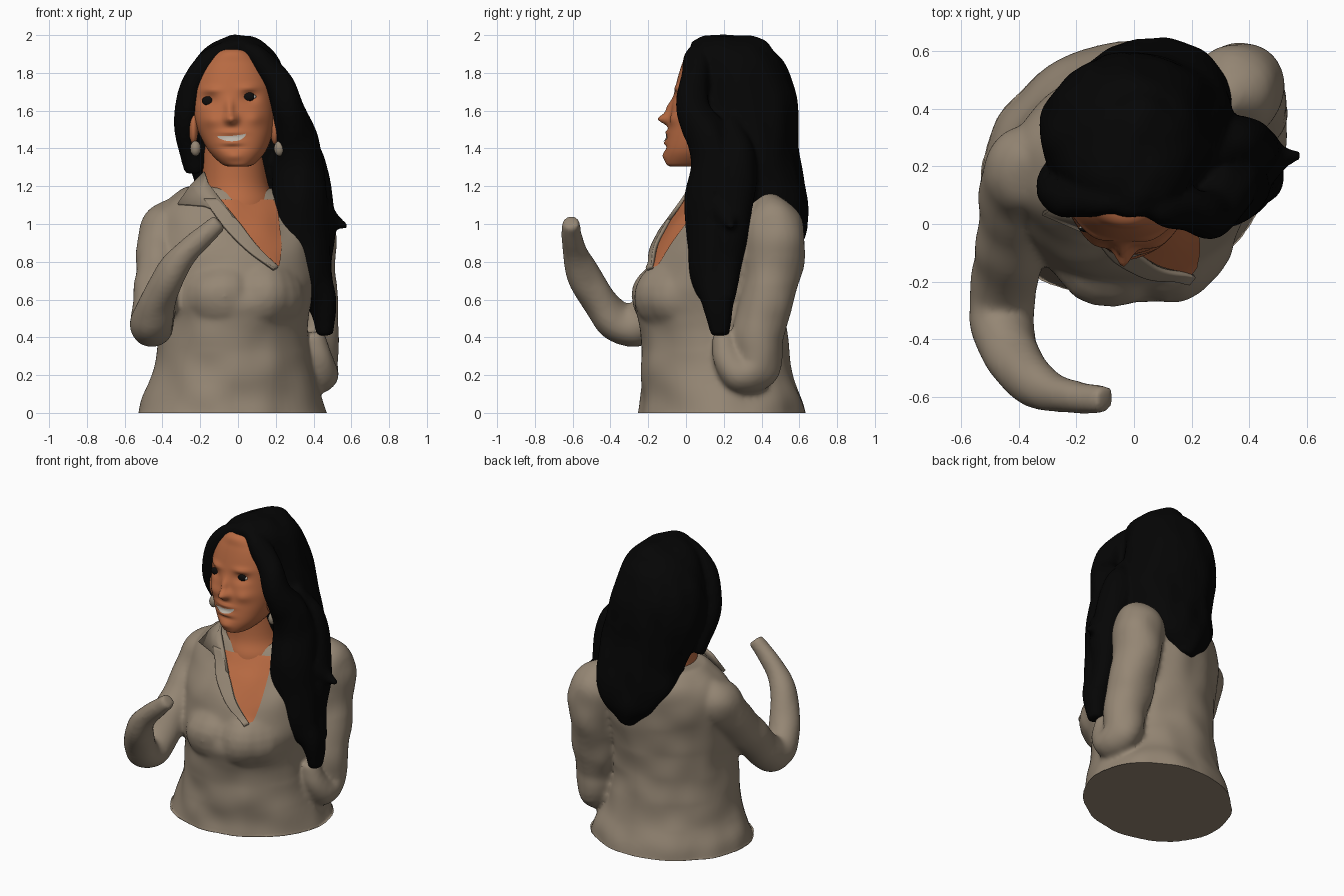
import bpy, bmesh, math
from mathutils import Vector, noise
from mathutils.bvhtree import BVHTree


def material(name, r, g, b):
    m = bpy.data.materials.new(name)
    m.diffuse_color = (r, g, b, 1)
    return m


SHIRT = material("taupe cloth", 0.30, 0.24, 0.175)
SKIN = material("warm skin", 0.48, 0.145, 0.055)
HAIR = material("black hair", 0.0015, 0.0015, 0.0015)
EYE = material("dark eye", 0.004, 0.004, 0.004)
TEETH = material("off white", 0.50, 0.46, 0.40)


def curve(rows, steps):
    """Catmull-Rom interpolation of rows of numbers."""
    out, n = [], len(rows)
    for i in range(n - 1):
        p = [rows[max(0, min(n - 1, i + k))] for k in (-1, 0, 1, 2)]
        for s in range(steps):
            t = s / steps
            out.append([b + 0.5 * t * (c - a + t * (2 * a - 5 * b + 4 * c - d + t * (3 * (b - c) + d - a)))
                        for a, b, c, d in zip(*p)])
    return out + [list(rows[-1])]


def skin_rings(bm, rings):
    vr = [[bm.verts.new(p) for p in ring] for ring in rings]
    n = len(vr[0])
    for a, b in zip(vr, vr[1:]):
        for i in range(n):
            bm.faces.new((a[i], a[(i + 1) % n], b[(i + 1) % n], b[i]))
    bm.faces.new(vr[0][::-1])
    bm.faces.new(vr[-1])


def loft(bm, rows, rot=0, power=2.0, seg=64, steps=6):
    """Rows of (z, centre x, centre y, radius x, radius y)."""
    rings = []
    for z, cx, cy, a, b in curve(rows, steps):
        ring = []
        for i in range(seg):
            t = 2 * math.pi * i / seg
            c, s = math.cos(t), math.sin(t)
            x = a * math.copysign(abs(c) ** (2 / power), c)
            y = b * math.copysign(abs(s) ** (2 / power), s)
            ring.append((cx + x * math.cos(rot) - y * math.sin(rot),
                         cy + x * math.sin(rot) + y * math.cos(rot), z))
        rings.append(ring)
    skin_rings(bm, rings)


def tube(bm, rows, seg=24, steps=6):
    """Rows of (x, y, z, radius)."""
    pts = curve(rows, steps)
    rings, q, last = [], None, None
    for i, p in enumerate(pts):
        t = (Vector(pts[min(i + 1, len(pts) - 1)][:3]) - Vector(pts[max(i - 1, 0)][:3])).normalized()
        q = t.to_track_quat('Z', 'Y') if q is None else last.rotation_difference(t) @ q
        last = t
        rings.append([Vector(p[:3]) + q @ Vector((math.cos(a) * p[3], math.sin(a) * p[3], 0))
                      for a in (2 * math.pi * k / seg for k in range(seg))])
    skin_rings(bm, rings)


def ball(bm, centre, radii):
    r = bmesh.ops.create_uvsphere(bm, u_segments=24, v_segments=14, radius=1)
    for v in r["verts"]:
        v.co = Vector(centre) + Vector(a * b for a, b in zip(v.co, radii))


def finish(bm, name, mat, angle=50):
    bmesh.ops.recalc_face_normals(bm, faces=bm.faces)
    me = bpy.data.meshes.new(name)
    bm.to_mesh(me)
    bm.free()
    me.materials.append(mat)
    me.shade_smooth()
    me.set_sharp_from_angle(angle=math.radians(angle))
    ob = bpy.data.objects.new(name, me)
    bpy.context.scene.collection.objects.link(ob)
    return ob


def fuse(bm, name, mat, voxel, smooth, scale, amount):
    """Melt overlapping volumes into one surface and add folds."""
    ob = finish(bm, name, mat)
    m = ob.modifiers.new("melt", 'REMESH')
    m.mode, m.voxel_size = 'VOXEL', voxel
    m = ob.modifiers.new("soften", 'SMOOTH')
    m.factor, m.iterations = 0.5, smooth
    dg = bpy.context.evaluated_depsgraph_get()
    me = bpy.data.meshes.new_from_object(ob.evaluated_get(dg))
    ob.modifiers.clear()
    ob.data = me
    me.name = name
    normals = [v.normal.copy() for v in me.vertices]
    for v, n in zip(me.vertices, normals):
        v.co += n * amount * noise.noise(Vector(a * b for a, b in zip(v.co, scale)))
        v.co.z = max(v.co.z, 0)
    if not me.materials:
        me.materials.append(mat)
    me.shade_smooth()
    me.set_sharp_from_angle(angle=math.radians(60))
    return ob


def tree(ob):
    return BVHTree.FromPolygons([v.co for v in ob.data.vertices], [p.vertices for p in ob.data.polygons])


def drape(name, left, right, bvh, lift, mat, thick=0.0):
    """Sheet between two (x, z) lines, laid on the front of a surface (behind the raised hand)."""
    bm = bmesh.new()
    rows, y = [], 0
    for (ax, az), (bx, bz) in zip(curve(left, 6), curve(right, 6)):
        row = []
        for k in range(11):
            x, z = ax + (bx - ax) * k / 10, az + (bz - az) * k / 10
            hit = bvh.ray_cast(Vector((x, -0.42, z)), Vector((0, 1, 0)))[0]
            y = hit.y if hit else y
            row.append(bm.verts.new((x, y - lift, z)))
        rows.append(row)
    for a, b in zip(rows, rows[1:]):
        for k in range(10):
            bm.faces.new((a[k], a[k + 1], b[k + 1], b[k]))
    ob = finish(bm, name, mat)
    if thick:
        m = ob.modifiers.new("cloth", 'SOLIDIFY')
        m.thickness, m.offset = thick, 0
    return ob


# Shirt: turned torso, bust, raised arm and hanging arm
bm = bmesh.new()
loft(bm, [(-0.05, -0.03, 0.19, 0.52, 0.44), (0.06, -0.03, 0.19, 0.485, 0.425), (0.2, -0.02, 0.165, 0.435, 0.40),
          (0.4, -0.03, 0.15, 0.39, 0.385), (0.5, -0.02, 0.14, 0.39, 0.39), (0.6, -0.01, 0.125, 0.40, 0.405),
          (0.75, 0, 0.165, 0.43, 0.38), (0.9, 0, 0.21, 0.44, 0.355), (1.03, 0, 0.26, 0.43, 0.31),
          (1.12, -0.02, 0.27, 0.36, 0.27), (1.19, -0.03, 0.26, 0.25, 0.21)], rot=0.3)
ball(bm, (-0.07, 0.03, 0.62), (0.27, 0.325, 0.23))
ball(bm, (0.11, 0.05, 0.62), (0.26, 0.325, 0.23))
tube(bm, [(-0.30, 0.24, 1.10, 0.06), (-0.37, 0.2, 0.99, 0.14), (-0.41, 0.1, 0.84, 0.13), (-0.43, -0.08, 0.65, 0.12),
          (-0.46, -0.24, 0.48, 0.115), (-0.46, -0.36, 0.48, 0.11), (-0.42, -0.46, 0.6, 0.095),
          (-0.35, -0.55, 0.75, 0.085), (-0.25, -0.595, 0.88, 0.065), (-0.10, -0.61, 1.01, 0.045)])
tube(bm, [(0.29, 0.42, 1.13, 0.06), (0.345, 0.46, 1.01, 0.155), (0.365, 0.47, 0.82, 0.155), (0.38, 0.43, 0.6, 0.145),
          (0.395, 0.38, 0.4, 0.135), (0.405, 0.38, 0.25, 0.125), (0.42, 0.29, 0.21, 0.11), (0.42, 0.22, 0.30, 0.08),
          (0.40, 0.20, 0.42, 0.05)])
shirt = fuse(bm, "shirt", SHIRT, 0.014, 9, (6, 6, 6), 0.014)

# Open neckline, lapel and pointed collar
cloth = tree(shirt)
drape("chest", [(-0.13, 1.13), (-0.07, 1.07), (0.0, 1.0), (0.1, 0.88), (0.2, 0.77)],
      [(0.19, 1.13), (0.21, 1.07), (0.22, 1.0), (0.23, 0.88), (0.22, 0.78)], cloth, 0.008, SKIN)
drape("lapel", [(-0.18, 1.13), (-0.07, 0.98), (0.06, 0.85), (0.19, 0.76)],
      [(-0.11, 1.13), (0.0, 1.01), (0.1, 0.88), (0.21, 0.77)], cloth, 0.018, SHIRT, 0.02)
bm = bmesh.new()
flap = [[(-0.18, 0.09, 1.28), (-0.25, 0.06, 1.21), (-0.32, 0.03, 1.11)],
        [(-0.17, 0.05, 1.25), (-0.19, 0.02, 1.17), (-0.18, -0.03, 1.10)],
        [(-0.16, 0.03, 1.22), (-0.10, -0.02, 1.14), (-0.01, -0.10, 1.03)]]
grid = [[bm.verts.new(p) for p in row] for row in flap]
for i in range(2):
    for j in range(2):
        bm.faces.new((grid[i][j], grid[i + 1][j], grid[i + 1][j + 1], grid[i][j + 1]))
collar = finish(bm, "collar_flap", SHIRT)
collar.modifiers.new("cloth", 'SOLIDIFY').thickness = 0.018

# Neck
bm = bmesh.new()
loft(bm, [(1.02, 0.01, 0.21, 0.20, 0.23), (1.12, 0, 0.21, 0.20, 0.215), (1.22, -0.015, 0.21, 0.175, 0.18),
          (1.42, -0.02, 0.22, 0.165, 0.18)])
finish(bm, "neck", SKIN)

# Head with sculpted features
bm = bmesh.new()
loft(bm, [(1.305, 0, 0.0, 0.055, 0.085), (1.32, 0, 0.03, 0.09, 0.135), (1.38, -0.003, 0.065, 0.147, 0.175),
          (1.46, -0.01, 0.1, 0.187, 0.2), (1.55, -0.02, 0.125, 0.213, 0.21), (1.65, -0.025, 0.155, 0.222, 0.225),
          (1.75, -0.025, 0.175, 0.218, 0.225), (1.85, -0.025, 0.18, 0.18, 0.20), (1.92, -0.025, 0.18, 0.10, 0.165),
          (1.945, -0.02, 0.2, 0.02, 0.04)], power=2.25, seg=128, steps=9)
# bumps: x, z, width x, width z, forward amount
bumps = [(-0.035, 1.555, 0.034, 0.028, 0.06), (-0.045, 1.61, 0.022, 0.045, 0.03), (-0.15, 1.655, 0.045, 0.03, -0.022),
         (0.06, 1.67, 0.045, 0.03, -0.022), (-0.14, 1.71, 0.05, 0.018, 0.014), (0.06, 1.72, 0.05, 0.018, 0.014),
         (-0.14, 1.55, 0.05, 0.035, 0.016), (0.09, 1.56, 0.05, 0.035, 0.016), (-0.035, 1.485, 0.06, 0.012, 0.014),
         (-0.03, 1.43, 0.05, 0.014, 0.014), (-0.02, 1.36, 0.05, 0.025, 0.014), (-0.03, 1.405, 0.06, 0.012, -0.008)]
for v in bm.verts:
    if v.co.y < 0.12:
        x, z = v.co.x, v.co.z
        v.co.y -= sum(f * math.exp(-((x - a) / c) ** 2 - ((z - b) / d) ** 2) for a, b, c, d, f in bumps)
head = finish(bm, "head", SKIN, 70)
face = tree(head)

# Smile, eyes, ears and earrings
drape("teeth", [(-0.11, 1.467), (-0.07, 1.467), (-0.03, 1.467), (0.01, 1.472), (0.042, 1.478)],
      [(-0.105, 1.456), (-0.07, 1.442), (-0.03, 1.438), (0.01, 1.444), (0.038, 1.465)], face, 0.006, TEETH)
for side, x, z in (("right", -0.157, 1.652), ("left", 0.055, 1.674)):
    y = face.ray_cast(Vector((x, -2, z)), Vector((0, 1, 0)))[0].y
    for part, dx, r, dy, mat in (("eye_white", 0.004, (0.038, 0.012, 0.015), 0, TEETH),
                                 ("iris", 0, (0.034, 0.012, 0.024), -0.003, EYE)):
        bm = bmesh.new()
        ball(bm, (x + dx, y + dy, z), r)
        finish(bm, side + "_" + part, mat)
for side, s in (("right", -1), ("left", 1)):
    bm = bmesh.new()
    ball(bm, (-0.02 + s * 0.215, 0.09, 1.51), (0.025, 0.05, 0.09))
    finish(bm, side + "_ear", SKIN)
    bm = bmesh.new()
    ball(bm, (-0.003 + s * 0.222, 0.06, 1.40), (0.028, 0.028, 0.04))
    finish(bm, side + "_earring", SHIRT)

# Hair: back mass, side sweeps and the long front lock
bm = bmesh.new()
loft(bm, [(2.0, 0.02, 0.22, 0.05, 0.13), (1.965, 0.01, 0.225, 0.12, 0.20), (1.92, 0, 0.24, 0.185, 0.22),
          (1.85, -0.01, 0.275, 0.235, 0.245), (1.7, -0.02, 0.31, 0.29, 0.27), (1.55, -0.01, 0.325, 0.315, 0.27),
          (1.4, 0.02, 0.35, 0.31, 0.25), (1.25, 0.05, 0.385, 0.29, 0.235), (1.1, 0.06, 0.43, 0.28, 0.215),
          (0.97, 0.06, 0.48, 0.2, 0.165), (0.85, 0.06, 0.53, 0.06, 0.07)])
tube(bm, [(-0.02, 0.08, 1.955, 0.03), (0.09, 0.06, 1.895, 0.06), (0.205, 0.045, 1.76, 0.075), (0.27, 0.04, 1.6, 0.09),
          (0.31, 0.12, 1.45, 0.115), (0.32, 0.16, 1.3, 0.135), (0.32, 0.14, 1.12, 0.145), (0.33, 0.15, 0.92, 0.15),
          (0.37, 0.15, 0.72, 0.125), (0.44, 0.17, 0.58, 0.085), (0.46, 0.18, 0.41, 0.045)])
tube(bm, [(0.26, 0.24, 1.56, 0.04), (0.34, 0.26, 1.4, 0.09), (0.38, 0.27, 1.2, 0.11), (0.42, 0.24, 1.0, 0.10),
          (0.42, 0.22, 0.8, 0.08), (0.46, 0.2, 0.6, 0.06)])
tube(bm, [(0.42, 0.2, 1.08, 0.08), (0.5, 0.23, 1.02, 0.05), (0.58, 0.24, 0.985, 0.012)])
tube(bm, [(-0.02, 0.08, 1.955, 0.03), (-0.13, 0.08, 1.885, 0.055), (-0.235, 0.09, 1.75, 0.065),
          (-0.275, 0.11, 1.6, 0.065), (-0.27, 0.16, 1.45, 0.06), (-0.22, 0.22, 1.29, 0.06)])
fuse(bm, "hair", HAIR, 0.014, 6, (9, 9, 4), 0.014)
